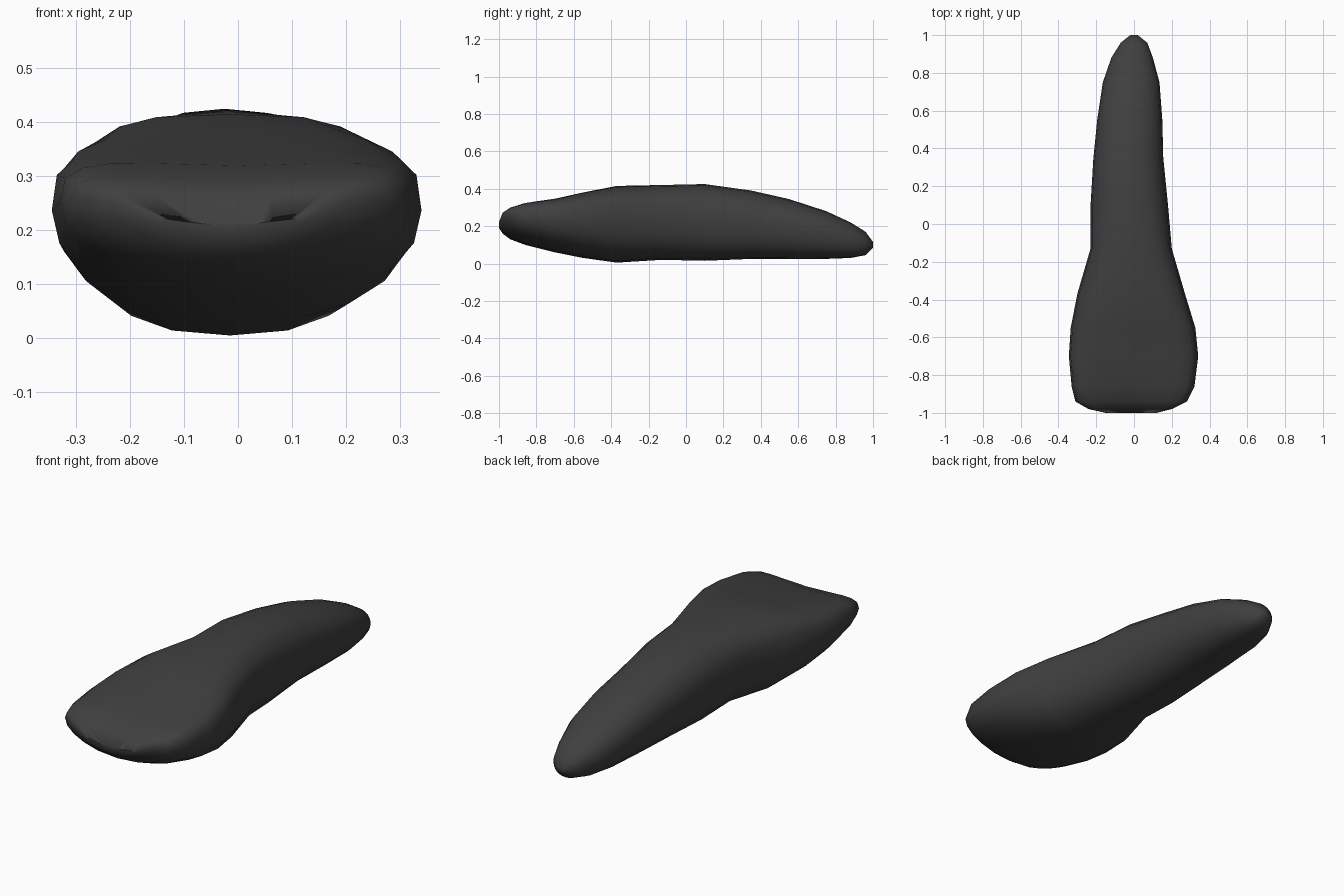
import bpy
import bmesh
from math import cos, sin, tau

SIDES = 20

default_cube = bpy.data.objects.get("Cube")
if default_cube:
    bpy.data.objects.remove(default_cube, do_unlink=True)


def flat_material(name, colour):
    material = bpy.data.materials.new(name)
    material.use_nodes = True
    material.diffuse_color = colour
    shader = material.node_tree.nodes["Principled BSDF"]
    shader.inputs["Base Color"].default_value = colour
    return material


def rounded(value, power):
    """Superellipse form of a cosine or sine."""
    return (abs(value) ** (2 / power)) * (1 if value >= 0 else -1)


def add_section(bm, y, right, left, bottom, top, squareness, arch):
    """One cross-section ring; arch lifts its sides to dish the top."""
    centre, half_width = (right + left) / 2, (left - right) / 2
    middle = bottom + (top - bottom) * 0.55
    ring = []
    for i in range(SIDES):
        angle = tau * i / SIDES
        power = squareness if sin(angle) > 0 else 2.4
        across = rounded(cos(angle), power)
        up = rounded(sin(angle), power)
        height = (top - middle) if up > 0 else (middle - bottom)
        z = middle + up * height + arch * across * across
        ring.append(bm.verts.new((centre + across * half_width, y, z)))
    return ring


def loft(name, sections, material):
    bm = bmesh.new()
    rings = [add_section(bm, *section) for section in sections]
    for near, far in zip(rings, rings[1:]):
        for i in range(SIDES):
            j = (i + 1) % SIDES
            bm.faces.new((near[i], near[j], far[j], far[i]))
    # Closed ends
    for ring in (rings[0], rings[-1]):
        cap = bm.faces.new(ring)
        bmesh.ops.poke(bm, faces=[cap])
    bmesh.ops.recalc_face_normals(bm, faces=bm.faces[:])
    for face in bm.faces:
        face.smooth = True
    mesh = bpy.data.meshes.new(name)
    bm.to_mesh(mesh)
    bm.free()
    mesh.materials.append(material)
    obj = bpy.data.objects.new(name, mesh)
    bpy.context.collection.objects.link(obj)
    return obj


# Broad biting end in front, tapering to the root tip at the back:
# y, right edge, left edge, bottom, top, squareness, side lift
tooth_sections = [
    (-1, -.15, .12, .19, .21, 2, .02),
    (-.98, -.24, .2, .16, .26, 2.4, .04),
    (-.94, -.31, .28, .13, .29, 2.8, .04),
    (-.86, -.33, .32, .1, .32, 3.2, .03),
    (-.7, -.345, .34, .06, .345, 3.6, .02),
    (-.55, -.335, .325, .03, .38, 3.4, .01),
    (-.37, -.3, .27, .005, .415, 3.2, 0),
    (-.13, -.23, .2, .02, .42, 2.7, 0),
    (.1, -.23, .18, .015, .425, 2.4, 0),
    (.35, -.215, .155, .025, .39, 2.2, 0),
    (.55, -.195, .15, .025, .345, 2.2, 0),
    (.75, -.165, .135, .025, .28, 2.2, 0),
    (.88, -.12, .1, .03, .22, 2.2, 0),
    (.96, -.07, .07, .045, .17, 2, 0),
    (1, -.02, .02, .085, .115, 2, 0),
]
loft("tooth", tooth_sections, flat_material("dark grey", (.05, .05, .05, 1)))
